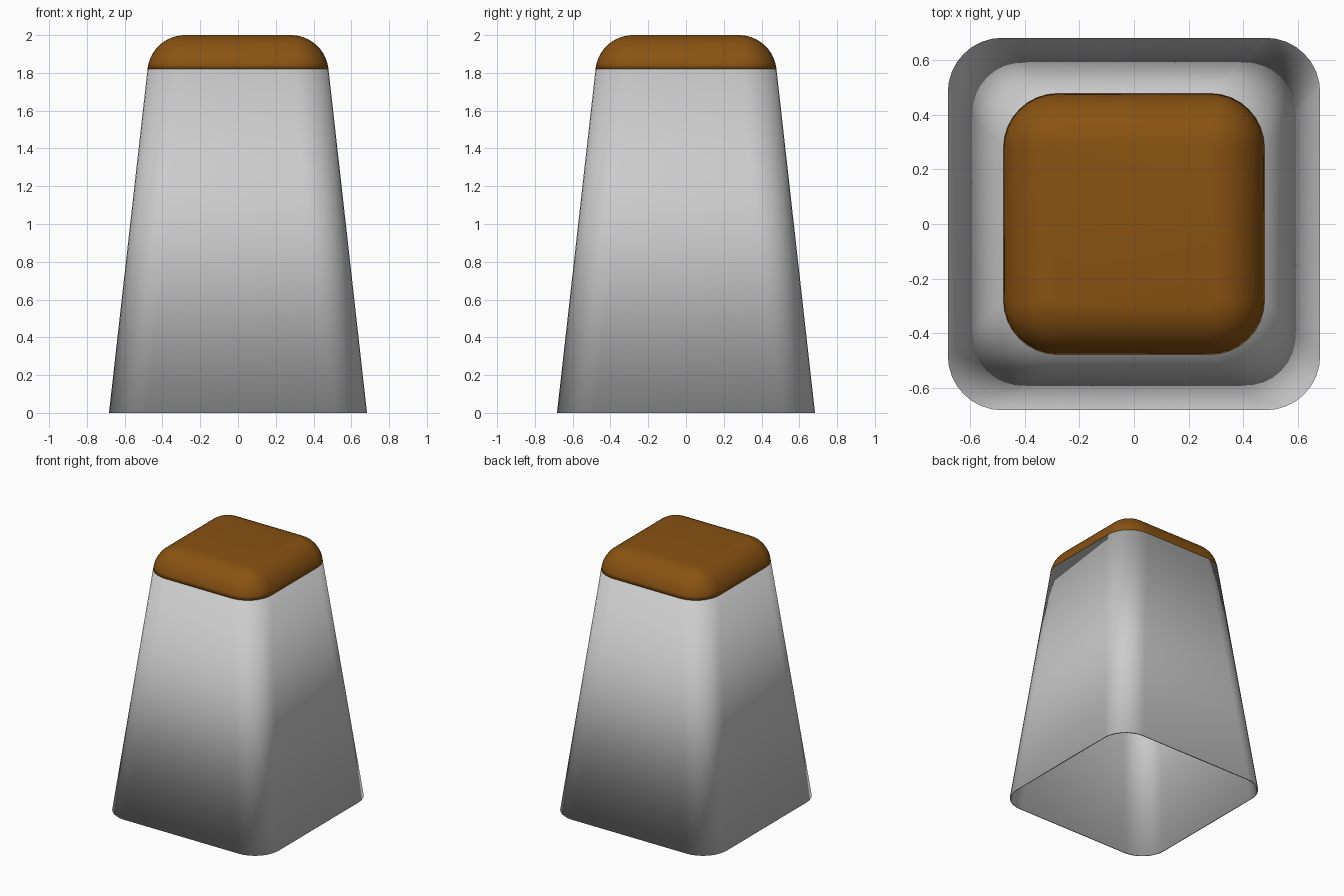
import bpy, bmesh, math

if "Cube" in bpy.data.objects:
    bpy.data.objects.remove(bpy.data.objects["Cube"])

CORE_TOP, R, SEG = 0.28, 0.20, 8


def ring(bm, half, radius, z):
    """Rounded-square loop of vertices at height z."""
    c = half - radius
    verts = []
    for k, (sx, sy) in enumerate(((1, 1), (-1, 1), (-1, -1), (1, -1))):
        for i in range(SEG + 1):
            a = math.pi / 2 * (k + i / SEG)
            verts.append(bm.verts.new((sx * c + radius * math.cos(a),
                                       sy * c + radius * math.sin(a), z)))
    return verts


def shell(name, sections, closed_top, thickness):
    """Skin a stack of rounded squares and give the skin a thin wall."""
    bm = bmesh.new()
    loops = [ring(bm, *s) for s in sections]
    for lo, hi in zip(loops, loops[1:]):
        n = len(lo)
        for i in range(n):
            j = (i + 1) % n
            bm.faces.new((lo[i], lo[j], hi[j], hi[i]))
    if closed_top:
        bm.faces.new(loops[-1])
    for f in bm.faces:
        f.smooth = True
    me = bpy.data.meshes.new(name)
    bm.to_mesh(me)
    bm.free()
    ob = bpy.data.objects.new(name, me)
    bpy.context.collection.objects.link(ob)
    mod = ob.modifiers.new("wall", 'SOLIDIFY')
    mod.thickness = thickness
    mod.offset = -1
    return ob


# tapered, open-bottomed body
tilt = math.atan2(0.2, 1.82)
seam_half = CORE_TOP + R * math.cos(tilt)
seam_z = 2 - R + R * math.sin(tilt)
shell("tapered_body", [(0.683, R, 0), (seam_half, R * math.cos(tilt), seam_z)], False, 0.01)

# rounded cap, tangent to the sloping walls
steps = 10
profile = []
for i in range(steps + 1):
    a = tilt + (math.radians(86) - tilt) * i / steps
    r = R * math.cos(a)
    profile.append((CORE_TOP + r, r, 2 - R + R * math.sin(a)))
cap = shell("rounded_cap", profile, True, 0.01)
mat = bpy.data.materials.new("brown_orange")
mat.diffuse_color = (0.25, 0.085, 0.006, 1)
mat.use_nodes = True
mat.node_tree.nodes["Principled BSDF"].inputs["Base Color"].default_value = mat.diffuse_color
cap.data.materials.append(mat)
